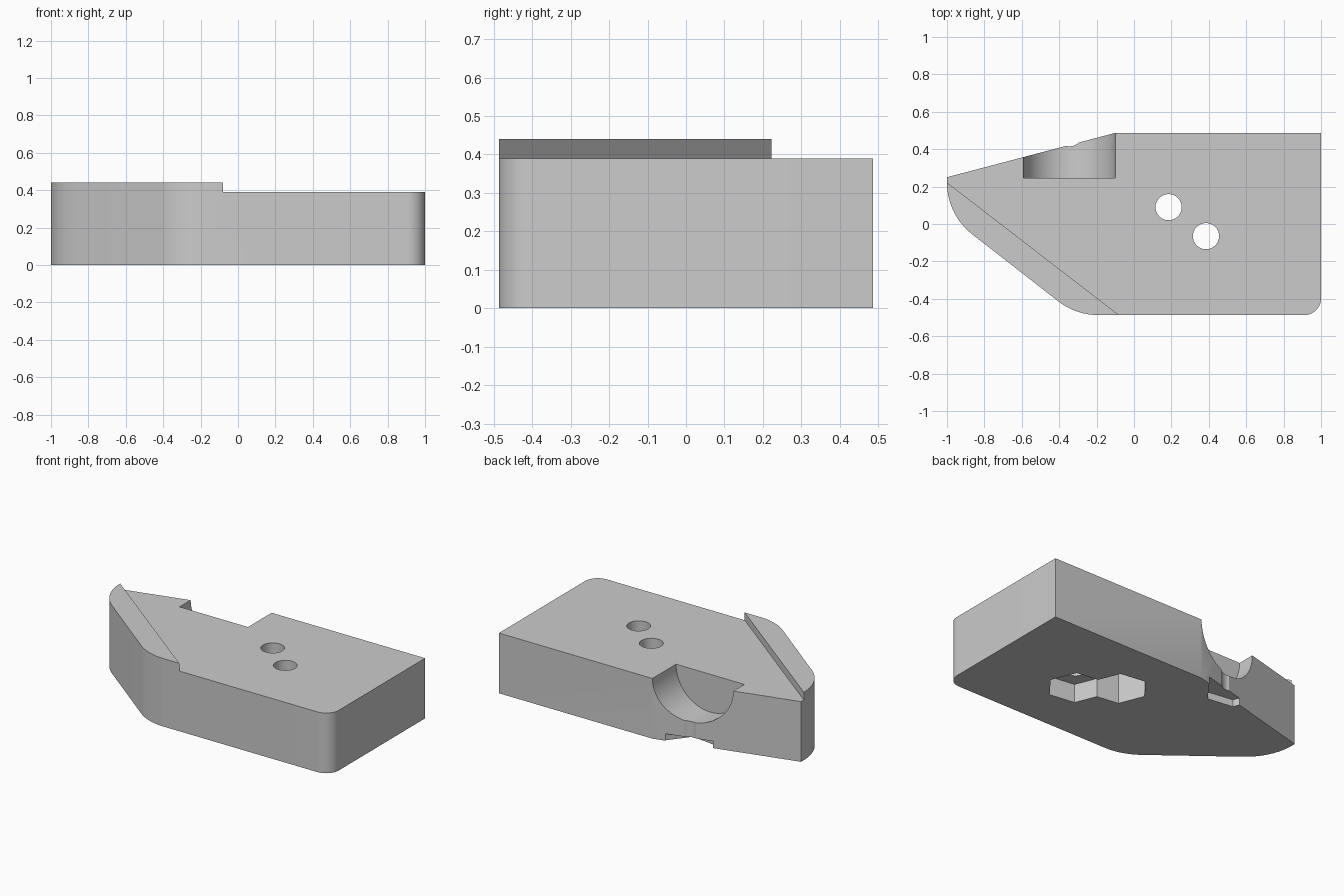
import bpy
import bmesh
from math import radians, tan, cos, sin
from mathutils import Vector

cube = bpy.data.objects.get("Cube")
if cube:
    bpy.data.objects.remove(cube, do_unlink=True)

grey = bpy.data.materials.new("plain grey")
grey.use_nodes = True
colour = (0.6, 0.6, 0.6, 1)
grey.diffuse_color = colour
grey.node_tree.nodes["Principled BSDF"].inputs["Base Color"].default_value = colour

TOP, RIDGE = 0.39, 0.44


def fillet(prev, corner, nxt, radius, steps=12):
    """Points of an arc that rounds a corner."""
    p, c, n = Vector(prev), Vector(corner), Vector(nxt)
    a, b = (p - c).normalized(), (n - c).normalized()
    half = a.angle(b) / 2
    centre = c + (a + b).normalized() * radius / sin(half)
    start = c + a * radius / tan(half) - centre
    end = c + b * radius / tan(half) - centre
    arc = [start.lerp(end, i / steps).normalized() * radius for i in range(steps + 1)]
    return [centre + v for v in arc]


def prism(name, points, z0, z1):
    """Upright solid from a flat outline."""
    bm = bmesh.new()
    face = bm.faces.new([bm.verts.new((p[0], p[1], z0)) for p in points])
    up = bmesh.ops.extrude_face_region(bm, geom=[face])["geom"]
    moved = [v for v in up if isinstance(v, bmesh.types.BMVert)]
    bmesh.ops.translate(bm, verts=moved, vec=(0, 0, z1 - z0))
    bmesh.ops.recalc_face_normals(bm, faces=bm.faces)
    mesh = bpy.data.meshes.new(name)
    bm.to_mesh(mesh)
    bm.free()
    obj = bpy.data.objects.new(name, mesh)
    bpy.context.collection.objects.link(obj)
    mesh.materials.append(grey)
    return obj


def ring(x, y, radius, sides, turn=0):
    angles = [radians(turn + 360 * i / sides) for i in range(sides)]
    return [(x + radius * cos(a), y + radius * sin(a)) for a in angles]


def cut(cutter):
    cutter.hide_render = True
    mod = body.modifiers.new("cut", "BOOLEAN")
    mod.operation = "DIFFERENCE"
    mod.solver = "EXACT"
    mod.object = cutter
    bpy.ops.object.modifier_apply(modifier=mod.name)
    bpy.data.objects.remove(cutter, do_unlink=True)


# Body outline, counter-clockwise from the pointed end
tip, side, nose = (-1, 0.25), (-1, 0.05), (-0.31, -0.487)
corner, back = (1, -0.487), (1, 0.487)
outline = [tip]
outline += fillet(tip, side, nose, 0.35)
outline += fillet(side, nose, corner, 0.35)
outline += fillet(nose, corner, back, 0.09)
outline += [back, (-0.1, 0.487)]
body = prism("jaw_body", outline, 0, RIDGE)
bpy.context.view_layer.objects.active = body
body.select_set(True)

# Lower the main top, leaving the raised lip along the slanted side
edge = Vector((-1, 0.222))
run = Vector((0.92, -0.709))
cut(prism("step_cutter", [edge - run, edge + 2 * run, (2, 2), (-2, 2)], TOP, 1))

# Round channel open to the back
channel = prism("channel_cutter", ring(0, 0, 0.245, 64), 0, 1)
channel.rotation_euler.x = radians(-90)
channel.location = (-0.345, 0.245, TOP)
bpy.context.view_layer.update()
cut(channel)

# Screw holes with hexagonal nut pockets underneath
for x, y, depth in ((0.185, 0.09, 0.2), (0.385, -0.065, 0.12), (-0.345, 0.485, 0.045)):
    cut(prism("nut_cutter", ring(x, y, 0.17, 6, 52), -0.1, depth))
    cut(prism("hole_cutter", ring(x, y, 0.07, 32), -0.1, 1))

bpy.ops.object.shade_smooth_by_angle(angle=radians(25))
